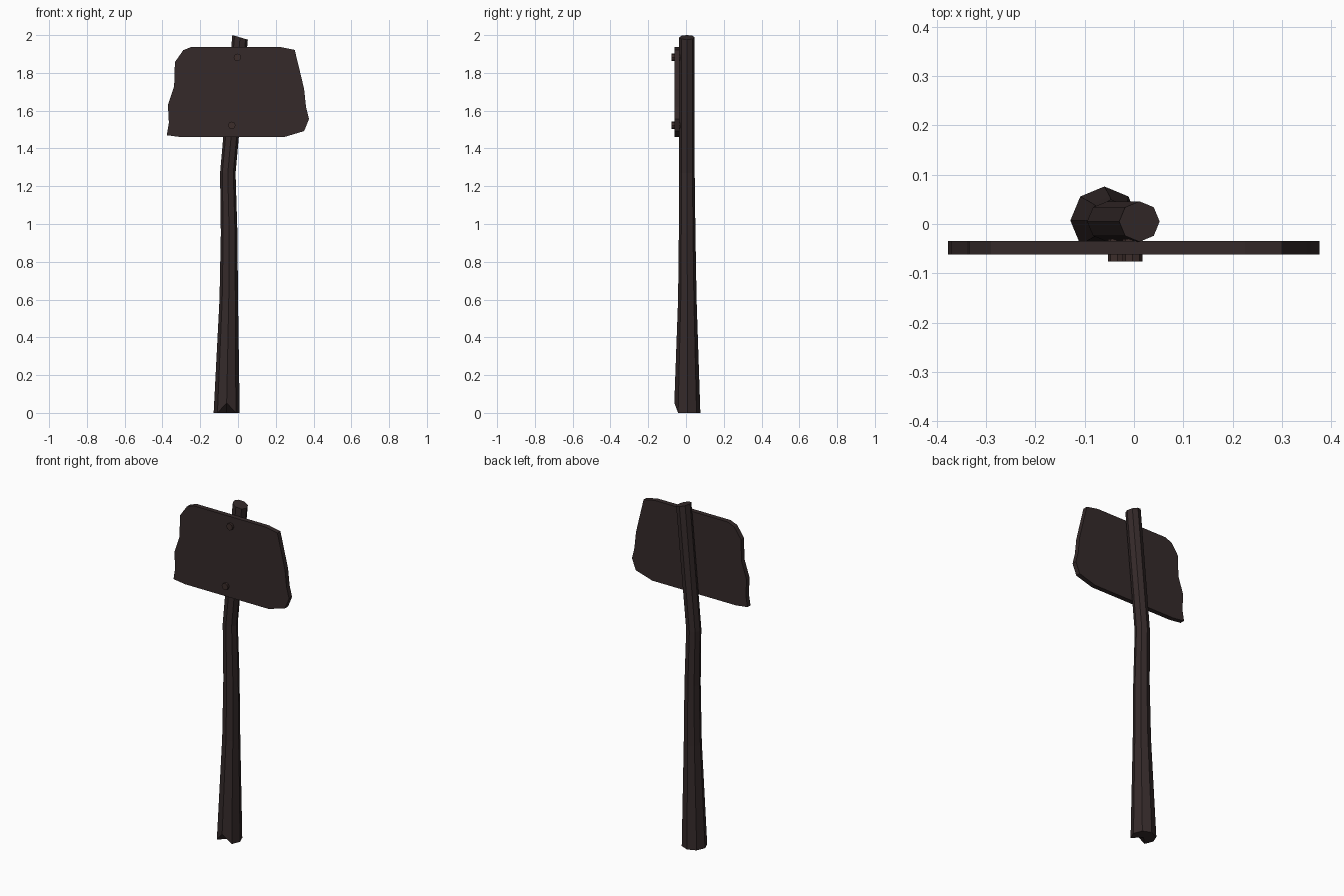
import bpy, bmesh, math
from mathutils import Matrix

if "Cube" in bpy.data.objects:
    bpy.data.objects.remove(bpy.data.objects["Cube"])


def material(name, rgb):
    m = bpy.data.materials.new(name)
    m.diffuse_color = (*rgb, 1)
    m.use_nodes = True
    m.node_tree.nodes["Principled BSDF"].inputs["Base Color"].default_value = m.diffuse_color
    return m


def finish(bm, name, mat):
    bmesh.ops.recalc_face_normals(bm, faces=bm.faces)
    mesh = bpy.data.meshes.new(name)
    bm.to_mesh(mesh)
    bm.free()
    mesh.materials.append(mat)
    ob = bpy.data.objects.new(name, mesh)
    bpy.context.collection.objects.link(ob)
    return ob


wood = material("dark_wood", (0.035, 0.023, 0.023))
rust = material("nail_metal", (0.045, 0.026, 0.024))

# Crooked eight-sided post: (x, y, z, radius, tilt of the ring)
rings = [(-0.06, 0.007, 0.0, 0.069, 0), (-0.049, 0.007, 0.6, 0.049, 0),
         (-0.047, 0.006, 0.95, 0.044, 0), (-0.054, 0.005, 1.27, 0.041, 0),
         (0.011, 0.005, 1.988, 0.041, -0.3)]
bm = bmesh.new()
loops = []
for x, y, z, r, tilt in rings:
    loop = []
    for i in range(8):
        a = i * math.pi / 4
        dx, dy = r * math.cos(a), r * math.sin(a)
        loop.append(bm.verts.new((x + dx, y + dy, z + tilt * dx)))
    loops.append(loop)
for lo, hi in zip(loops, loops[1:]):
    for i in range(8):
        j = (i + 1) % 8
        bm.faces.new((lo[i], lo[j], hi[j], hi[i]))
bm.faces.new(loops[-1])
# Chipped notch at the front of the foot
loops[0][6].co.z = 0.053
foot = bm.verts.new((-0.06, 0.007, 0.0))
for i in range(8):
    bm.faces.new((loops[0][(i + 1) % 8], loops[0][i], foot))
finish(bm, "post", wood)

# Rough-edged board
outline = [(-0.29, 1.92), (-0.247, 1.937), (0.225, 1.937), (0.3, 1.922),
           (0.317, 1.853), (0.35, 1.715), (0.36, 1.62), (0.376, 1.556),
           (0.35, 1.492), (0.243, 1.46), (-0.3, 1.46), (-0.377, 1.47),
           (-0.366, 1.535), (-0.371, 1.63), (-0.338, 1.73), (-0.334, 1.857)]
bm = bmesh.new()
face = bm.faces.new([bm.verts.new((x, -0.062, z)) for x, z in outline])
ext = bmesh.ops.extrude_face_region(bm, geom=[face])
bmesh.ops.translate(bm, vec=(0, 0.028, 0),
                    verts=[v for v in ext["geom"] if isinstance(v, bmesh.types.BMVert)])
finish(bm, "board", wood)

# Two nails through the board
for name, x, z in (("upper_nail", -0.003, 1.882), ("lower_nail", -0.033, 1.522)):
    bm = bmesh.new()
    bmesh.ops.create_cone(bm, cap_ends=True, segments=8, radius1=0.02, radius2=0.02, depth=0.046,
                          matrix=Matrix.Translation((x, -0.053, z)) @ Matrix.Rotation(math.pi / 2, 4, 'X'))
    finish(bm, name, rust)
